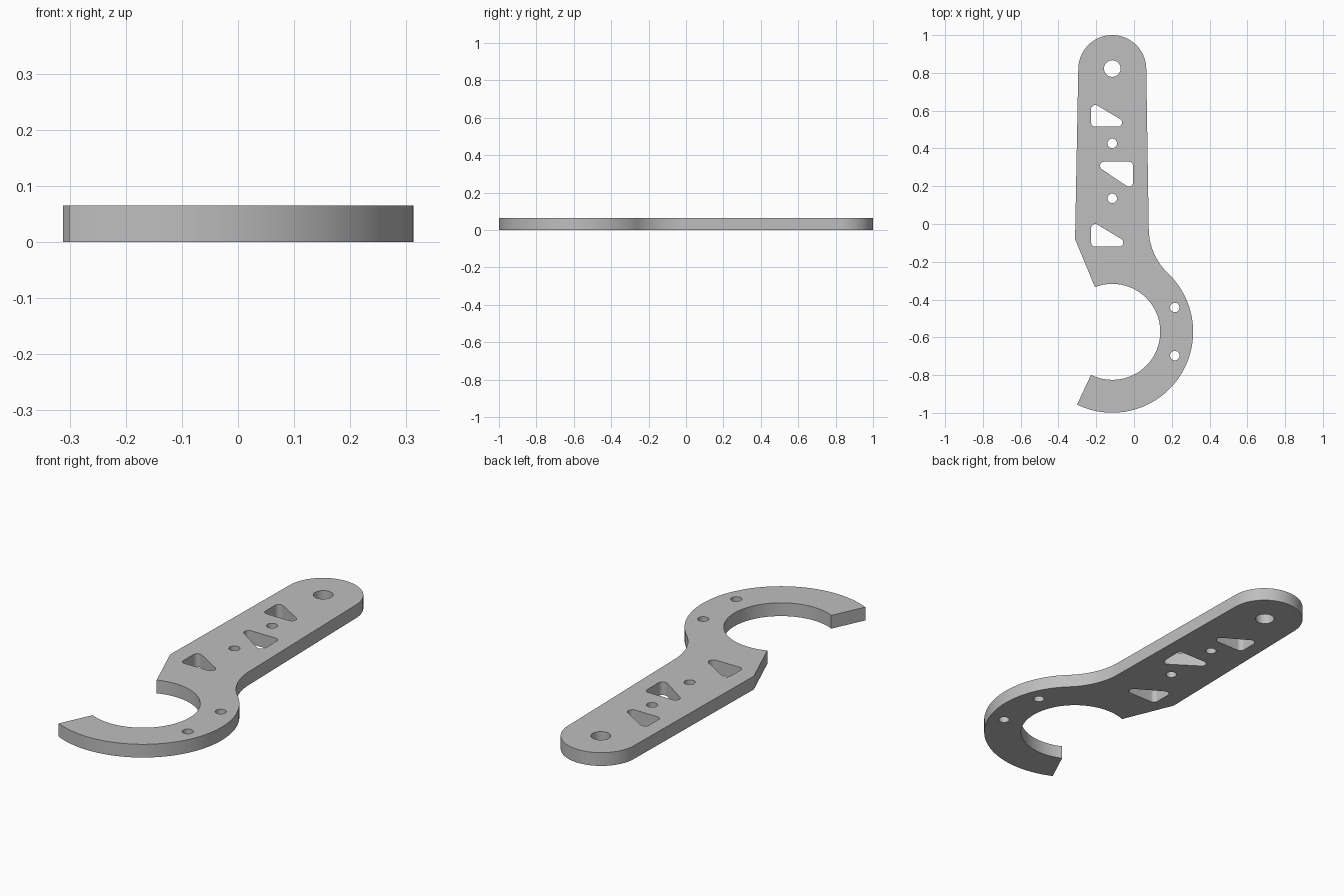
import bpy
import bmesh
from math import atan2, cos, sin, pi, radians, hypot

THICKNESS = 0.065
AXIS_X = -0.115          # centre line of handle and hook
HOOK = (AXIS_X, -0.571)  # centre of the hook ring
INNER_R, OUTER_R = 0.254, 0.428

if "Cube" in bpy.data.objects:
    bpy.data.objects.remove(bpy.data.objects["Cube"])


def arc(centre, radius, start, end, steps):
    """Points along an arc, angles in radians."""
    return [(centre[0] + radius * cos(start + (end - start) * i / steps),
             centre[1] + radius * sin(start + (end - start) * i / steps))
            for i in range(steps + 1)]


def circle(centre, radius, steps=36):
    return arc(centre, radius, 0, 2 * pi, steps)[:-1]


def rounded_polygon(centres, radius, steps=14):
    """Outline around equal corner circles, listed counterclockwise."""
    points = []
    for i, c in enumerate(centres):
        p, n = centres[i - 1], centres[(i + 1) % len(centres)]
        a = atan2(c[1] - p[1], c[0] - p[0]) - pi / 2
        b = atan2(n[1] - c[1], n[0] - c[0]) - pi / 2
        while b < a:
            b += 2 * pi
        points += arc(c, radius, a, b, steps)
    return points


def angle_to(point):
    return atan2(point[1] - HOOK[1], point[0] - HOOK[0])


# Outer outline: handle end, hip, hook mouth, ring, neck fillet
neck_x, neck_r = 0.078, 0.33
neck_cx = neck_x + neck_r
reach = OUTER_R + neck_r
neck = (neck_cx, HOOK[1] + (reach ** 2 - (neck_cx - AXIS_X) ** 2) ** 0.5)
join = angle_to(neck)
mouth_top = angle_to((-0.206, -0.336))
tip_inner = angle_to((-0.228, -0.80))
tip_outer = angle_to((-0.302, -0.957))

outline = arc((AXIS_X, 0.82), 0.18, 0, pi, 48)
outline.append((-0.312, -0.08))
outline += arc(HOOK, INNER_R, mouth_top, tip_inner, 64)
outline += arc(HOOK, OUTER_R, tip_outer, join, 64)
outline += arc(neck, neck_r, join + pi, pi, 16)[1:]

# Round holes and rounded triangular windows
holes = [circle((AXIS_X, 0.823), 0.044)]
holes += [circle(c, 0.025) for c in
          ((AXIS_X, 0.427), (AXIS_X, 0.136), (0.216, -0.442), (0.216, -0.697))]
for centres in (
    [(-0.205, 0.608), (-0.205, 0.537), (-0.085, 0.537)],
    [(-0.027, 0.308), (-0.158, 0.308), (-0.027, 0.220)],
    [(-0.205, -0.022), (-0.205, -0.098), (-0.079, -0.098)],
):
    holes.append(rounded_polygon(centres, 0.022))

# Fill the flat profile and extrude it into a plate
bm = bmesh.new()
edges = []
for loop in [outline] + holes:
    verts = [bm.verts.new((x, y, 0)) for x, y in loop]
    edges += [bm.edges.new((verts[i - 1], v)) for i, v in enumerate(verts)]
bmesh.ops.triangle_fill(bm, use_beauty=True, use_dissolve=False,
                        edges=edges, normal=(0, 0, 1))
result = bmesh.ops.extrude_face_region(bm, geom=bm.faces[:],
                                       use_keep_orig=True)
top = [g for g in result["geom"] if isinstance(g, bmesh.types.BMVert)]
bmesh.ops.translate(bm, verts=top, vec=(0, 0, THICKNESS))
bmesh.ops.recalc_face_normals(bm, faces=bm.faces[:])

mesh = bpy.data.meshes.new("hook_wrench")
bm.to_mesh(mesh)
bm.free()
wrench = bpy.data.objects.new("hook_wrench", mesh)
bpy.context.collection.objects.link(wrench)

# Plain grey metal
grey = bpy.data.materials.new("grey_metal")
grey.use_nodes = True
colour = (0.52, 0.52, 0.52, 1)
grey.diffuse_color = colour
grey.node_tree.nodes["Principled BSDF"].inputs["Base Color"].default_value = colour
mesh.materials.append(grey)

# Smooth curved walls, crisp rims and corners
bpy.ops.object.select_all(action="DESELECT")
wrench.select_set(True)
bpy.context.view_layer.objects.active = wrench
bpy.ops.object.shade_smooth_by_angle(angle=radians(18))
